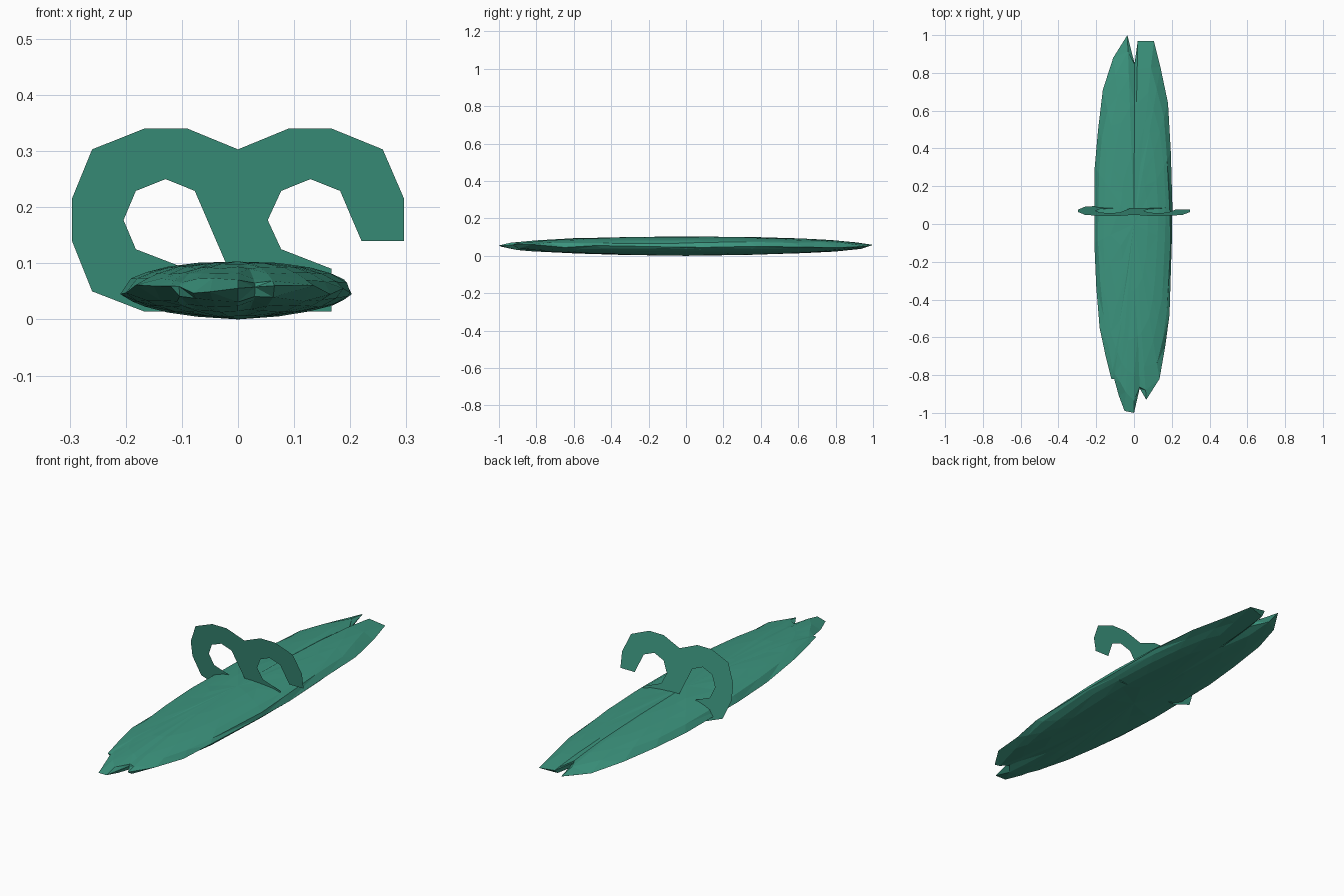
import bpy, bmesh, math, random

if "Cube" in bpy.data.objects:
    bpy.data.objects.remove(bpy.data.objects["Cube"])

random.seed(4)
mat = bpy.data.materials.new("green")
mat.diffuse_color = (0.045, 0.3, 0.21, 1)
mat.use_nodes = True
mat.node_tree.nodes["Principled BSDF"].inputs["Base Color"].default_value = mat.diffuse_color


def finish(name, bm):
    bmesh.ops.recalc_face_normals(bm, faces=bm.faces[:])
    me = bpy.data.meshes.new(name)
    bm.to_mesh(me)
    bm.free()
    me.materials.append(mat)
    ob = bpy.data.objects.new(name, me)
    bpy.context.collection.objects.link(ob)
    return ob


# faceted board: long lens with a ragged, notched rim at both ends
W, MID, H = 0.208, 0.053, 0.05
rim = [(0.2, -0.1), (0.203, 0.1), (0.195, 0.38), (0.18, 0.64), (0.14, 0.83),
       (0.105, 0.97), (0.02, 0.97), (0.003, 0.85), (-0.035, 1.0), (-0.11, 0.88),
       (-0.165, 0.71), (-0.19, 0.5), (-0.208, 0.3), (-0.21, -0.1), (-0.2, -0.33),
       (-0.182, -0.55), (-0.15, -0.7), (-0.12, -0.82), (-0.105, -0.82), (-0.08, -0.91),
       (-0.05, -0.99), (0.0, -1.0), (0.03, -0.87), (0.065, -0.93),
       (0.135, -0.82), (0.165, -0.65), (0.188, -0.48)]
n = len(rim)
polar = [(math.atan2(y, x / W), math.hypot(x / W, y)) for x, y in rim]

bm = bmesh.new()
edge = [bm.verts.new((x, y, MID + random.uniform(-0.01, 0.01))) for x, y in rim]
for side in (1, -1):
    outer = edge
    for t in (0.93, 0.8, 0.62, 0.35):
        ring = []
        for a, r in polar:
            q = min(t * random.uniform(0.97, 1.03), r * (0.9 + 0.1 * t))
            u = min(0.97, max(q, q / r))
            z = MID + side * H * math.sqrt(1 - u * u) * random.uniform(0.97, 1.03)
            ring.append(bm.verts.new((W * q * math.cos(a), q * math.sin(a), z)))
        for i in range(n):
            j = (i + 1) % n
            bm.faces.new((outer[i], outer[j], ring[j], ring[i]))
        outer = ring
    tip = bm.verts.new((0, 0, MID + side * (0.05 if side > 0 else 0.053)))
    for i in range(n):
        bm.faces.new((outer[i], outer[(i + 1) % n], tip))
bmesh.ops.triangulate(bm, faces=bm.faces[:])
finish("board", bm)

# flat double-curl fin, leaning slightly forward
curl = [(-0.296, 0.14), (-0.296, 0.215), (-0.26, 0.303), (-0.167, 0.34), (-0.09, 0.34),
        (0, 0.303), (0.09, 0.34), (0.167, 0.34), (0.258, 0.303), (0.296, 0.215),
        (0.296, 0.14), (0.22, 0.14), (0.182, 0.229), (0.129, 0.25), (0.077, 0.229),
        (0.053, 0.177), (0.077, 0.125), (0.167, 0.09), (0.167, 0.014), (0.09, 0.014),
        (0, 0.05), (-0.077, 0.229), (-0.129, 0.25), (-0.182, 0.229), (-0.204, 0.177),
        (-0.182, 0.125), (-0.091, 0.09), (-0.091, 0.014), (-0.167, 0.014), (-0.26, 0.05)]
bm = bmesh.new()
face = bm.faces.new([bm.verts.new((x, 0.1 - 0.17 * z, z)) for x, z in curl])
face.normal_update()
bmesh.ops.triangulate(bm, faces=[face], ngon_method='EAR_CLIP')
finish("curled_fin", bm)
